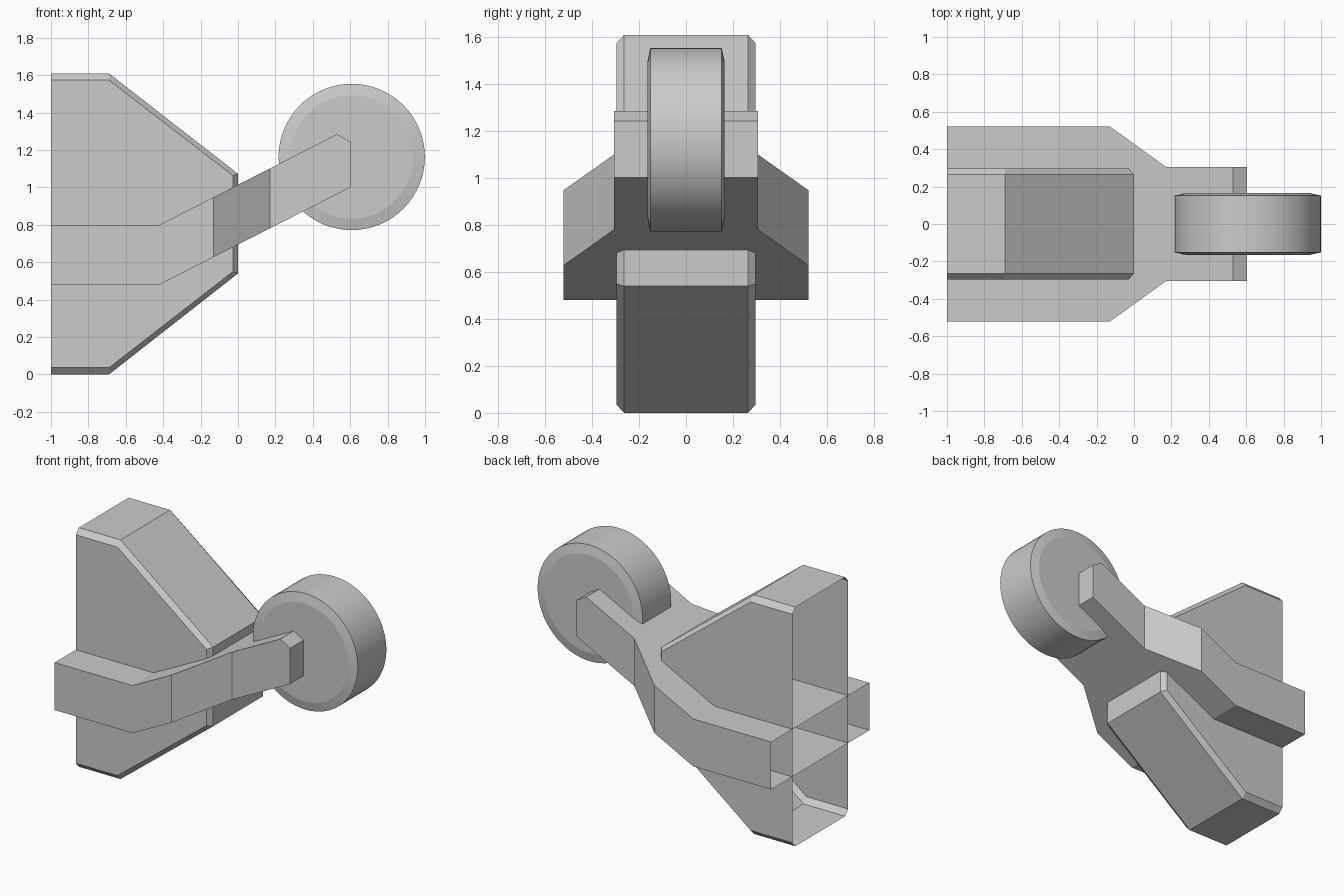
import bpy, bmesh, math

if "Cube" in bpy.data.objects:
    bpy.data.objects.remove(bpy.data.objects["Cube"])


def loft(name, rings, cap_start=True, cap_end=True, skip=()):
    """Join matching closed rings of points with quads; skip omits ring segments."""
    bm = bmesh.new()
    loops = [[bm.verts.new(p) for p in ring] for ring in rings]
    n = len(loops[0])
    for a, b in zip(loops, loops[1:]):
        for i in range(n):
            if i not in skip:
                j = (i + 1) % n
                bm.faces.new((a[i], a[j], b[j], b[i]))
    if cap_start:
        bm.faces.new(loops[0][::-1])
    if cap_end:
        bm.faces.new(loops[-1])
    bmesh.ops.recalc_face_normals(bm, faces=bm.faces)
    mesh = bpy.data.meshes.new(name)
    bm.to_mesh(mesh)
    bm.free()
    obj = bpy.data.objects.new(name, mesh)
    bpy.context.collection.objects.link(obj)
    return obj


# Upright body: tapered profile with chamfered sides, open at the back (x = -1)
outer = [(-1, 0), (-0.69, 0), (0, 0.54), (0, 1.073), (-0.69, 1.61), (-1, 1.61)]
inner = [(-1, 0.036), (-0.69, 0.036), (-0.027, 0.55), (-0.027, 1.063),
         (-0.69, 1.574), (-1, 1.574)]
sections = [(inner, -0.297), (outer, -0.264), (outer, 0.264), (inner, 0.297)]
loft("body", [[(x, y, z) for x, z in prof] for prof, y in sections], skip=(5,))

# Bent arm: rectangular sections (x, bottom z, top z, half width), open at the back
stations = [(-1, 0.48, 0.80, 0.522), (-0.42, 0.48, 0.80, 0.522),
            (-0.13, 0.628, 0.948, 0.522), (0.17, 0.781, 1.101, 0.306),
            (0.53, 0.964, 1.285, 0.306), (0.603, 1.002, 1.243, 0.306)]
loft("arm", [[(x, -w, b), (x, w, b), (x, w, t), (x, -w, t)]
             for x, b, t, w in stations], cap_start=False)

# Wheel: round disc with a shallow bevelled rim
SEGMENTS = 64
wheel_rings = []
for radius, y in ((0.33, -0.165), (0.391, -0.152), (0.391, 0.152), (0.33, 0.165)):
    angles = [math.tau * i / SEGMENTS for i in range(SEGMENTS)]
    wheel_rings.append([(0.608 + radius * math.cos(a), y, 1.163 + radius * math.sin(a))
                        for a in angles])
wheel = loft("wheel", wheel_rings)
bpy.context.view_layer.objects.active = wheel
wheel.select_set(True)
bpy.ops.object.shade_smooth_by_angle(angle=math.radians(10))
